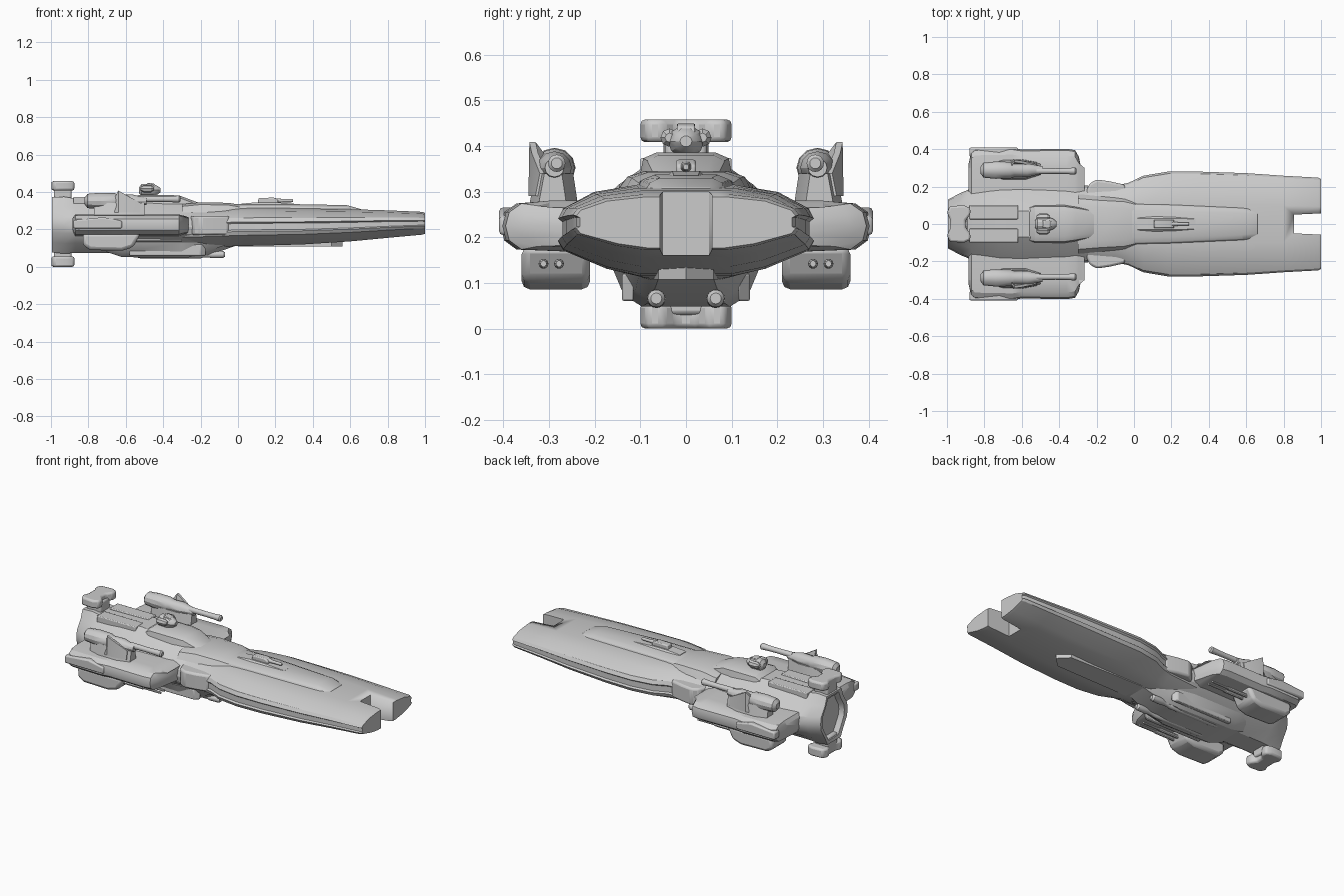
import bpy, bmesh, math


def finish(name, bm, twin=False, bevel=0.0):
    """Turn a bmesh into a smooth-by-angle object, optionally mirrored over y."""
    bmesh.ops.recalc_face_normals(bm, faces=bm.faces)
    me = bpy.data.meshes.new(name)
    bm.to_mesh(me)
    bm.free()
    ob = bpy.data.objects.new(name, me)
    bpy.context.collection.objects.link(ob)
    if bevel:
        b = ob.modifiers.new("bevel", 'BEVEL')
        b.width, b.segments, b.limit_method = bevel, 2, 'ANGLE'
        b.angle_limit = math.radians(35)
    if twin:
        m = ob.modifiers.new("mirror", 'MIRROR')
        m.use_axis = (False, True, False)
        m.use_mirror_merge = False
    bpy.ops.object.select_all(action='DESELECT')
    ob.select_set(True)
    bpy.context.view_layer.objects.active = ob
    bpy.ops.object.shade_smooth_by_angle(angle=math.radians(30))
    return ob


def loft(name, rings, **kw):
    """Skin a list of (x, [(y, z), ...]) rings and cap both ends."""
    bm = bmesh.new()
    vs = [[bm.verts.new((x, y, z)) for y, z in ring] for x, ring in rings]
    n = len(vs[0])
    for a, b in zip(vs, vs[1:]):
        for i in range(n):
            j = (i + 1) % n
            bm.faces.new((a[i], a[j], b[j], b[i]))
    bm.faces.new(vs[0])
    bm.faces.new(vs[-1])
    return finish(name, bm, **kw)


def sym(half):
    return half + [(-y, z) for y, z in reversed(half)]


def prism(name, outline, lo, hi, axis='z', **kw):
    """Extrude an xy outline along z, or an xz outline along y."""
    bm = bmesh.new()
    put = (lambda p, t: (p[0], p[1], t)) if axis == 'z' else (lambda p, t: (p[0], t, p[1]))
    a, b = [[bm.verts.new(put(p, t)) for p in outline] for t in (lo, hi)]
    for i in range(len(a)):
        j = (i + 1) % len(a)
        bm.faces.new((a[i], a[j], b[j], b[i]))
    bm.faces.new(a)
    bm.faces.new(b)
    return finish(name, bm, **kw)


def tube(name, profile, y, z, sides=16, sy=1.0, **kw):
    """Revolve (x, radius) pairs around a line parallel to x."""
    angs = [2 * math.pi * i / sides for i in range(sides)]
    return loft(name, [(x, [(y + sy * r * math.cos(a), z + r * math.sin(a)) for a in angs])
                       for x, r in profile], **kw)


# Forward hull: broad flattened wedge with a groove along each flank
def bow(x, w, top, bot):
    h = top - bot
    m = bot + 0.5 * h
    return x, sym([(0.38 * w, top), (0.72 * w, top - 0.08 * h), (0.96 * w, m + 0.24 * h),
                   (w, m + 0.13 * h), (0.965 * w, m + 0.09 * h), (0.965 * w, m - 0.08 * h),
                   (w, m - 0.12 * h), (0.96 * w, m - 0.22 * h), (0.62 * w, bot + 0.08 * h),
                   (0.36 * w, bot)])


hull = loft("forward_hull", [bow(-0.3, 0.19, 0.31, 0.10), bow(-0.1, 0.205, 0.31, 0.105),
                             bow(-0.03, 0.22, 0.315, 0.11), bow(0.05, 0.258, 0.315, 0.112),
                             bow(0.18, 0.28, 0.315, 0.115), bow(0.35, 0.28, 0.312, 0.12),
                             bow(0.6, 0.272, 0.308, 0.136), bow(0.8, 0.258, 0.302, 0.155),
                             bow(0.985, 0.248, 0.294, 0.172), bow(1.0, 0.24, 0.288, 0.177)])
# Slot that splits the bow into two prongs
cutter = prism("bow_slot_cutter", [(0.855, -0.05), (1.1, -0.062), (1.1, 0.062), (0.855, 0.05)], 0, 0.5)
cutter.hide_render = True
boo = hull.modifiers.new("slot", 'BOOLEAN')
boo.operation, boo.object, boo.solver = 'DIFFERENCE', cutter, 'EXACT'
bpy.context.view_layer.objects.active = hull
bpy.ops.object.modifier_apply(modifier="slot")
bpy.data.objects.remove(cutter)


# Rear hull with a recessed engine plate at the stern
def stern(x, w, top, bot, t=0.07):
    m = 0.5 * (top + bot)
    h = top - bot
    return x, sym([(t, top), (0.68 * w, m + 0.32 * h), (0.95 * w, m + 0.14 * h), (w, m),
                   (0.95 * w, m - 0.14 * h), (0.7 * w, m - 0.32 * h), (0.9 * t, bot)])


loft("rear_hull", [stern(-0.96, 0.095, 0.34, 0.11, 0.045), stern(-0.99, 0.105, 0.355, 0.095, 0.05),
                   stern(-0.995, 0.13, 0.372, 0.078), stern(-0.93, 0.165, 0.375, 0.07),
                   stern(-0.87, 0.19, 0.365, 0.075), stern(-0.72, 0.21, 0.368, 0.075),
                   stern(-0.6, 0.215, 0.37, 0.07), stern(-0.35, 0.215, 0.355, 0.075),
                   stern(-0.2, 0.20, 0.335, 0.085), stern(-0.02, 0.17, 0.32, 0.11)])

# Spine, bridge block and long deck on the upper side
def deck(x, w, top, low=0.29):
    return x, sym([(0.6 * w, top), (0.85 * w, top - 0.012), (w, low)])


loft("bridge_block", [deck(-0.57, 0.10, 0.36), deck(-0.53, 0.11, 0.385), deck(-0.37, 0.11, 0.385),
                      deck(-0.31, 0.10, 0.38), deck(-0.19, 0.075, 0.335)])
loft("mid_deck", [deck(-0.3, 0.16, 0.335), deck(-0.2, 0.15, 0.345), deck(-0.05, 0.14, 0.342),
                  deck(0.02, 0.12, 0.33)])
loft("long_deck", [deck(-0.02, 0.12, 0.335), deck(0.2, 0.115, 0.337), deck(0.58, 0.095, 0.33),
                   deck(0.66, 0.085, 0.308)], bevel=0.004)
loft("deck_ridge", [deck(0.02, 0.05, 0.338), deck(0.1, 0.05, 0.345), deck(0.2, 0.05, 0.345),
                    deck(0.33, 0.045, 0.335)])
prism("shoulder_plate", [(-0.27, 0.13), (-0.24, 0.215), (-0.2, 0.238), (-0.13, 0.228),
                         (-0.05, 0.21), (-0.02, 0.13)], 0.17, 0.272, twin=True, bevel=0.012)
prism("stern_roof_panel", [(-0.88, 0.025), (-0.88, 0.10), (-0.62, 0.10), (-0.62, 0.025)],
      0.33, 0.374, twin=True, bevel=0.005)

# Keel with ridges and two torpedo tubes
def keel(x, w, bot):
    return x, sym([(w, 0.13), (0.85 * w, bot + 0.025), (0.6 * w, bot)])


loft("keel", [keel(-0.72, 0.13, 0.085), keel(-0.62, 0.16, 0.052), keel(-0.3, 0.16, 0.048),
              keel(-0.16, 0.13, 0.06), keel(-0.02, 0.10, 0.11)])
tube("torpedo_tube", [(-0.55, 0.014), (-0.52, 0.021), (-0.2, 0.021), (-0.19, 0.017), (-0.15, 0.017),
                      (-0.14, 0.02), (-0.08, 0.019), (-0.07, 0.012)], 0.065, 0.066, twin=True)
prism("keel_rail", [(-0.58, 0.115), (-0.58, 0.14), (-0.2, 0.14), (-0.17, 0.115)],
      0.06, 0.12, twin=True, bevel=0.005)
prism("belly_panel", [(0.0, -0.07), (0.5, -0.06), (0.56, 0), (0.5, 0.06), (0.0, 0.07)], 0.108, 0.14)

# Side pods: wide blocks flanking the rear hull, raked front
def pod(x, w, lo=0.163, hi=0.28):
    return x, [(0.12, hi), (0.3, hi), (w - 0.035, hi - 0.006), (w - 0.008, hi - 0.025),
               (w, 0.225), (w - 0.008, lo + 0.03), (w - 0.035, lo + 0.01), (0.12, lo)]


loft("side_pod", [pod(-0.885, 0.32, 0.19, 0.26), pod(-0.87, 0.385), pod(-0.85, 0.402), pod(-0.65, 0.406),
                  pod(-0.6, 0.398), pod(-0.36, 0.402), pod(-0.315, 0.395), pod(-0.295, 0.36, 0.17, 0.275),
                  pod(-0.265, 0.22, 0.175, 0.265)], twin=True)
prism("pod_flank_strip", [(-0.88, 0.205), (-0.88, 0.25), (-0.72, 0.265), (-0.62, 0.245), (-0.62, 0.205)],
      0.36, 0.409, axis='y', twin=True, bevel=0.008)

# Under-pod gun housings with paired thin barrels
prism("lower_gun_housing", [(-0.83, 0.18), (-0.83, 0.115), (-0.79, 0.09), (-0.62, 0.086),
                            (-0.56, 0.105), (-0.52, 0.18)], 0.21, 0.36, axis='y', twin=True, bevel=0.018)
for i, y in enumerate((0.278, 0.312)):
    tube(f"lower_barrel_{i}", [(-0.6, 0.011), (-0.42, 0.011), (-0.41, 0.007), (-0.3, 0.007)],
         y, 0.142, sides=10, twin=True)

# Upper gun turrets on pylons, with an outer fin
loft("turret_pylon", [(x, [(y0, 0.26), (y0 + 0.012, 0.34), (y1 - 0.015, 0.34), (y1, 0.26)])
                      for x, y0, y1 in ((-0.77, 0.26, 0.325), (-0.7, 0.235, 0.345),
                                        (-0.58, 0.235, 0.345), (-0.5, 0.26, 0.325))], twin=True)
tube("turret_body", [(-0.82, 0.018), (-0.805, 0.038), (-0.74, 0.044), (-0.66, 0.042), (-0.64, 0.034),
                     (-0.57, 0.036), (-0.53, 0.026), (-0.49, 0.02)], 0.288, 0.352, sides=12, sy=1.05, twin=True)
tube("turret_barrel", [(-0.52, 0.017), (-0.42, 0.015), (-0.36, 0.016), (-0.315, 0.019),
                       (-0.308, 0.012)], 0.283, 0.362, twin=True)
loft("turret_fin", [(-0.66, [(0.30, 0.29), (0.30, 0.37), (0.318, 0.37), (0.34, 0.29)]),
                    (-0.64, [(0.305, 0.29), (0.329, 0.408), (0.343, 0.408), (0.345, 0.29)]),
                    (-0.60, [(0.305, 0.29), (0.324, 0.385), (0.338, 0.385), (0.345, 0.29)]),
                    (-0.52, [(0.30, 0.29), (0.305, 0.34), (0.32, 0.34), (0.33, 0.29)])], twin=True)

# Stern sensor heads above and below, each on a stalk
bowtie = [(-0.985, 0.03), (-1.0, 0.06), (-0.985, 0.095), (-0.91, 0.1), (-0.875, 0.085), (-0.875, 0.05),
          (-0.9, 0.02)]
bowtie += [(x, -y) for x, y in reversed(bowtie)]
for tag, lo, hi, s0, s1 in (("upper", 0.408, 0.458, 0.34, 0.43), ("lower", 0.0, 0.056, 0.03, 0.11)):
    prism(f"{tag}_sensor_head", bowtie, lo, hi, bevel=0.011)
    prism(f"{tag}_sensor_stalk", [(-0.985, -0.05), (-0.89, -0.045), (-0.89, 0.045), (-0.985, 0.05)],
          s0, s1, bevel=0.01)

# Dorsal twin turret on the bridge
tube("dorsal_turret", [(-0.53, 0.015), (-0.515, 0.034), (-0.46, 0.036), (-0.43, 0.024), (-0.415, 0.012)],
     0, 0.41, sides=10, sy=1.1)
tube("dorsal_turret_ear", [(-0.52, 0.01), (-0.505, 0.02), (-0.465, 0.02), (-0.45, 0.01)],
     0.036, 0.418, sides=8, twin=True)
prism("dorsal_turret_cap", [(-0.51, 0.42), (-0.48, 0.45), (-0.45, 0.445), (-0.43, 0.42)],
      -0.02, 0.02, axis='y', bevel=0.004)

# Small gun on the long deck
prism("deck_gun_body", [(0.105, 0.335), (0.11, 0.368), (0.19, 0.37), (0.215, 0.358), (0.215, 0.335)],
      -0.022, 0.022, axis='y', bevel=0.006)
tube("deck_gun_barrel", [(0.2, 0.013), (0.24, 0.009), (0.285, 0.009), (0.295, 0.006)], 0, 0.354, sides=12)
